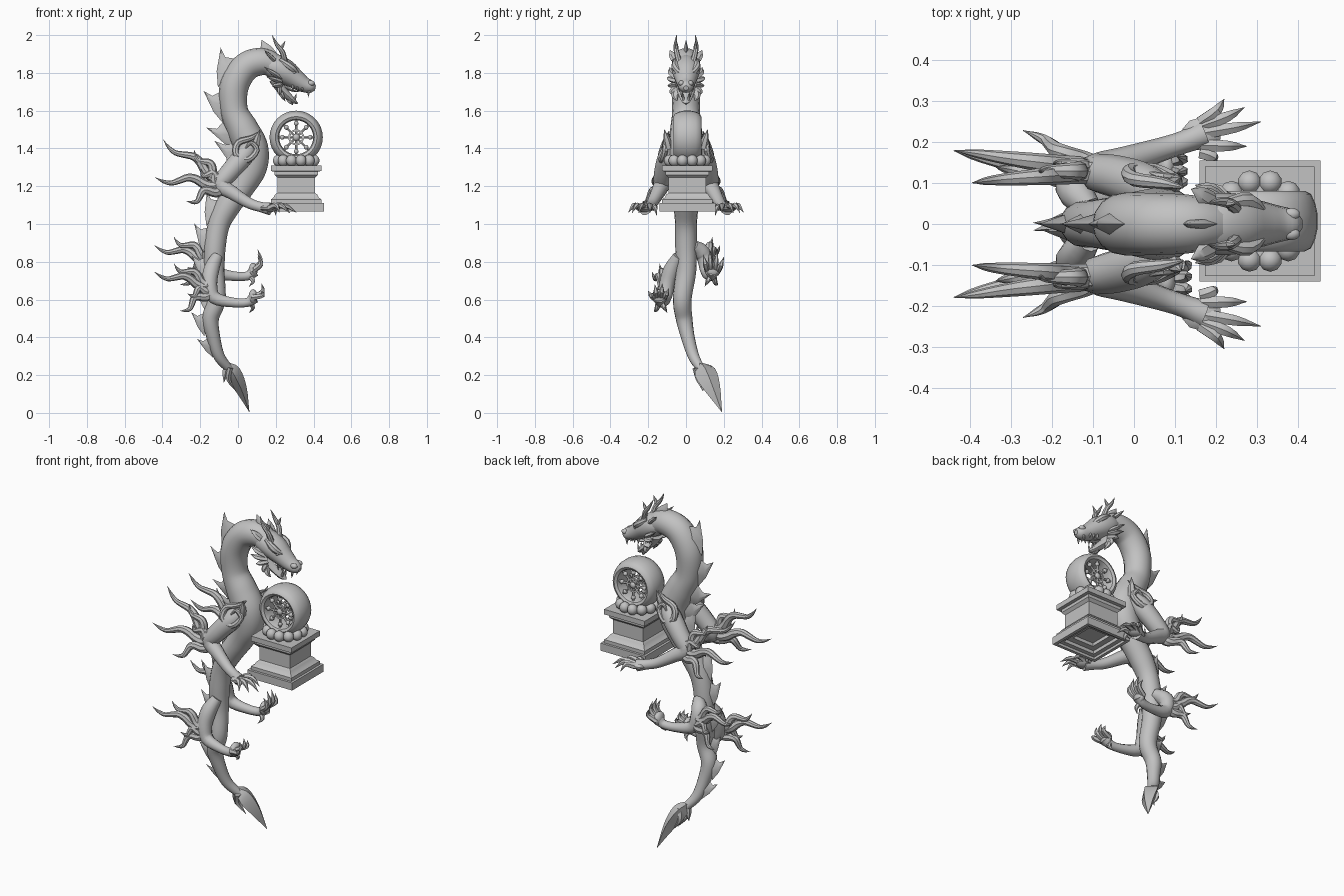
import bpy, bmesh, math
from mathutils import Vector, Matrix

if "Cube" in bpy.data.objects:
    bpy.data.objects.remove(bpy.data.objects["Cube"])

stone = bpy.data.materials.new("stone grey")
stone.use_nodes = True
GREY = (0.54, 0.54, 0.54, 1)
stone.diffuse_color = GREY
stone.node_tree.nodes["Principled BSDF"].inputs["Base Color"].default_value = GREY
Y, Z = Vector((0, 1, 0)), Vector((0, 0, 1))


def finish(name, bm, angle=40):
    """Turn a bmesh into a shaded object."""
    bmesh.ops.recalc_face_normals(bm, faces=bm.faces)
    mesh = bpy.data.meshes.new(name)
    bm.to_mesh(mesh)
    bm.free()
    mesh.materials.append(stone)
    obj = bpy.data.objects.new(name, mesh)
    bpy.context.collection.objects.link(obj)
    bpy.ops.object.select_all(action="DESELECT")
    obj.select_set(True)
    bpy.context.view_layer.objects.active = obj
    bpy.ops.object.shade_smooth_by_angle(angle=math.radians(angle))


def smooth_path(points, steps):
    """Catmull-Rom samples through (x, y, z, radius) points."""
    p = [Vector(q) for q in points]
    p = [2 * p[0] - p[1]] + p + [2 * p[-1] - p[-2]]
    out = []
    for a, b, c, d in zip(p, p[1:], p[2:], p[3:]):
        for i in range(steps):
            t = i / steps
            out.append(0.5 * (2 * b + (c - a) * t + (2 * a - 5 * b + 4 * c - d) * t ** 2
                              + (3 * b - a - 3 * c + d) * t ** 3))
    return out + [p[-2]]


def tube(name, points, sides=8, steps=4, flat=1.0, ref=Y):
    """Sweep an ellipse along a path; 'flat' scales the axis across 'ref'."""
    path = smooth_path(points, steps)
    bm, rings = bmesh.new(), []
    for i, q in enumerate(path):
        t = (path[min(i + 1, len(path) - 1)] - path[max(i - 1, 0)]).xyz.normalized()
        u = (ref - t * ref.dot(t)).normalized()
        v = t.cross(u)
        r = max(q.w, 0.001)
        rings.append([bm.verts.new(q.xyz + u * r * math.cos(a) + v * r * flat * math.sin(a))
                      for a in (math.tau * k / sides for k in range(sides))])
    for r0, r1 in zip(rings, rings[1:]):
        for k in range(sides):
            j = (k + 1) % sides
            bm.faces.new((r0[k], r0[j], r1[j], r1[k]))
    bm.faces.new(rings[0])
    bm.faces.new(rings[-1])
    finish(name, bm)


def spike(name, a, b, r, lift=(0, 0, 0), flat=1.0, ref=Y):
    """Curved pointed cone from a to b, bowed by lift."""
    a, b = Vector(a), Vector(b)
    mid = (a + b) / 2 + Vector(lift)
    tube(name, [(*a, r), (*mid, r * 0.85), (*b, 0)], 6, 3, flat, ref)


def lathe(name, profile, sides, loc, turn=Matrix(), start=0.0, closed=False):
    """Revolve (radius, height) pairs about z, then turn and place."""
    bm = bmesh.new()
    rings = [[bm.verts.new((r * math.cos(a), r * math.sin(a), h))
              for a in (start + math.tau * k / sides for k in range(sides))] for r, h in profile]
    for r0, r1 in zip(rings, rings[1:] + rings[:1] if closed else rings[1:]):
        for k in range(sides):
            j = (k + 1) % sides
            bm.faces.new((r0[k], r0[j], r1[j], r1[k]))
    if not closed:
        bm.faces.new(rings[0])
        bm.faces.new(rings[-1])
    bm.transform(Matrix.Translation(loc) @ turn)
    finish(name, bm)


def ball(name, loc, size):
    bm = bmesh.new()
    bmesh.ops.create_uvsphere(bm, u_segments=10, v_segments=7, radius=1)
    bm.transform(Matrix.Translation(loc) @ Matrix.Diagonal((*size, 1)))
    finish(name, bm)


def flame(name, a, delta, r, wave):
    """Wavy tapering streamer, rooted slightly apart from its neighbours."""
    d = Vector(delta)
    a = Vector(a) + Z * d.z * .15
    side = d.cross(Y).normalized()
    pts = []
    for k in range(9):
        f = k / 8
        q = a + d * f * (1 - .15 * abs(d.z)) + side * wave * math.sin(f * 10) * (1 - f * .3)
        pts.append((*q, r * (1 - f) ** .6))
    tube(name, pts, 8, 3)


# Serpent body
BODY = [(.21, 0, 1.83, .06), (.13, 0, 1.86, .072), (.04, 0, 1.83, .076), (-.02, 0, 1.73, .077),
        (-.02, 0, 1.6, .073), (.025, 0, 1.5, .084), (.07, 0, 1.4, .09), (.07, 0, 1.3, .083),
        (.02, 0, 1.2, .07), (-.05, 0, 1.1, .066), (-.1, 0, 1, .058), (-.122, 0, .88, .057),
        (-.125, 0, .75, .054), (-.115, -.02, .6, .049), (-.145, -.01, .5, .044),
        (-.13, .01, .4, .036), (-.1, .04, .3, .03), (-.045, .08, .23, .022)]
tube("body", BODY, 16, 6)

# Dorsal fins: swept pyramids leaning towards the head
spine = smooth_path(BODY, 6)
for i in range(15, 98, 7):
    c, r = spine[i].xyz, spine[i].w
    t = (spine[i - 1] - spine[i + 1]).xyz.normalized()
    n = t.cross(Y).normalized()
    s = .35 + .65 * r / .075
    bm = bmesh.new()
    root = [bm.verts.new(c + n * r * f + t * s * b + Y * w * s)
            for f, b, w in ((.8, .065, 0), (.75, -.01, .03), (.8, -.11, 0), (.75, -.01, -.03))]
    neck = [bm.verts.new(c + n * (r + .035 * s) + t * s * b + Y * w * s)
            for b, w in ((.045, 0), (.01, .013), (-.04, 0), (.01, -.013))]
    tip = bm.verts.new(c + n * (r + .08 * s) + t * .075 * s)
    for k in range(4):
        j = (k + 1) % 4
        bm.faces.new((root[k], root[j], neck[j], neck[k]))
        bm.faces.new((neck[k], neck[j], tip))
    bm.faces.new(root)
    finish("dorsal_fin", bm)

# Tail blade
tube("tail_blade", [(-.06, .07, .255, .022), (-.03, .1, .215, .058), (.015, .14, .13, .043),
                    (.06, .19, .005, 0)], 4, 3, .75)
for dy in (-.02, .03):
    spike("tail_barb", (-.04, .08 + dy, .24), (-.01, .11 + dy, .115), .026, (-.025, 0, 0), .6)
spike("tail_thorn", (-.06, .07, .25), (-.075, .08, .16), .02)

# Limbs, paired across the body
for s, tag in ((-1, "front"), (1, "back")):
    tube(tag + "_fore_limb", [(.08, s * .06, 1.43, .035), (.03, s * .092, 1.36, .055),
                              (-.04, s * .115, 1.28, .053), (-.09, s * .128, 1.21, .046),
                              (-.03, s * .15, 1.165, .038), (.06, s * .18, 1.11, .03),
                              (.12, s * .2, 1.09, .028), (.17, s * .22, 1.08, .034)], 10, 4)
    ball(tag + "_fore_palm", (.165, s * .22, 1.083), (.05, .042, .02))
    for x, y, z in ((.22, .305, 1.06), (.27, .285, 1.06), (.31, .25, 1.06), (.275, .19, 1.06), (.2, .155, 1.045)):
        spike(tag + "_fore_claw", (.165, s * (.212 + (y - .23) * .5), 1.085), (x, s * y, z),
              .017, (.01, 0, .025), 1, Z)
    # Shoulder scroll
    tube(tag + "_shoulder_scroll", [(.12, s * .09, 1.49, .003), (.07, s * .1, 1.455, .014),
                                    (.0, s * .11, 1.43, .018), (-.01, s * .13, 1.37, .018),
                                    (.05, s * .13, 1.34, .018), (.1, s * .11, 1.39, .016),
                                    (.07, s * .115, 1.43, .012), (.04, s * .125, 1.4, .004)], 8, 3)
    spike(tag + "_shoulder_tip", (.09, s * .09, 1.4), (.115, s * .115, 1.5), .022)
    # Elbow streamers
    for d in ((-.32, -.03, .2), (-.35, .05, .02), (-.15, .0, .15), (-.18, .1, -.09), (-.11, .02, .06)):
        flame(tag + "_fore_streamer", (-.09, s * .13, 1.215), (d[0], s * d[1], d[2]), .031, .022)

    # Hind limb, the back one raised
    h = .14 * (s > 0)
    rise = .04 * (s > 0)
    tube(tag + "_hind_limb", [(-.11, s * .04, .83 + h * .4, .03), (-.14, s * .075, .76 + h * .7, .043),
                              (-.15, s * .1, .68 + h, .042), (-.125, s * .112, .61 + h, .036),
                              (-.03, s * .125, .585 + h, .027), (.05, s * .135, .585 + h, .025),
                              (.085, s * .14, .61 + h, .033)], 10, 4)
    ball(tag + "_hind_palm", (.08, s * .14, .615 + h), (.025, .042, .04))
    for dy, dz in ((-.05, .055), (-.015, .08), (.025, .075), (.06, .04)):
        spike(tag + "_hind_claw", (.075, s * (.14 + dy * .5), .61 + h),
              (.125 - rise * .5, s * (.14 + dy), .605 + h + dz + rise), .016, (.03, 0, -.005))
    spike(tag + "_hind_spur", (.06, s * .13, .585 + h), (.06, s * .1, .53 + h), .014, (.02, 0, 0))
    out = .03 * s
    for d in ((-.3, .04, .06), (-.2, .0, .1), (-.16, .03, -.12), (-.12, .02, -.04)):
        flame(tag + "_hind_streamer", (-.145, s * .11, .67 + h), (d[0], s * d[1] + out, d[2]), .029, .02)

# Head
tube("skull", [(.13, 0, 1.85, .05), (.19, 0, 1.835, .074), (.25, 0, 1.805, .074), (.3, 0, 1.77, .06),
               (.35, 0, 1.738, .046), (.39, 0, 1.725, .035), (.41, 0, 1.72, .014)], 12, 3, .9)
tube("lower_jaw", [(.19, 0, 1.77, .055), (.23, 0, 1.712, .048), (.27, 0, 1.673, .036),
                   (.3, 0, 1.648, .022), (.317, 0, 1.638, .004)], 10, 3, .55)
tube("tongue", [(.22, 0, 1.74, .02), (.28, 0, 1.71, .018), (.325, 0, 1.7, .003)], 8, 3, .4)
spike("head_crest", (.18, 0, 1.88), (.125, 0, 1.975), .035, (-.005, 0, 0), .4, Z)
spike("chin_beard", (.27, 0, 1.67), (.29, 0, 1.63), .022)
for s in (-1, 1):
    tube("horn", [(.25, s * .035, 1.85, .016), (.235, s * .05, 1.91, .014),
                  (.205, s * .055, 1.95, .01), (.18, s * .05, 2, .001)], 8, 3)
    spike("horn_prong", (.225, s * .05, 1.92), (.25, s * .05, 1.97), .01)
    tube("brow", [(.22, s * .05, 1.87, .012), (.28, s * .057, 1.83, .02),
                  (.325, s * .02, 1.79, .008)], 8, 3)
    ball("eye", (.295, s * .05, 1.805), (.014, .012, .012))
    ball("nostril", (.385, s * .024, 1.745), (.022, .016, .015))
    spike("ear", (.19, s * .055, 1.87), (.14, s * .085, 1.92), .025, (0, 0, 0), .5)
    for x, y, z in ((.14, .085, 1.83), (.15, .095, 1.78), (.18, .09, 1.73), (.22, .07, 1.68), (.25, .045, 1.65)):
        spike("cheek_spine", (.22, s * .045, 1.74 + (z - 1.74) * .4), (x, s * y, z), .024, (0, s * .012, 0), .6)
    spike("upper_fang", (.375, s * .022, 1.715), (.372, s * .024, 1.67), .008)
    spike("lower_fang", (.3, s * .014, 1.655), (.308, s * .016, 1.69), .007)
    for k in range(3):
        spike("upper_tooth", (.29 + .025 * k, s * .036, 1.735 - .006 * k), (.29 + .025 * k, s * .034, 1.7), .007)

# Stepped pedestal with a stepped hollow underneath
TIERS = [(.07, 1.12), (.07, 1.1), (.105, 1.1), (.105, 1.08), (.13, 1.08), (.13, 1.065),
         (.148, 1.065), (.148, 1.11), (.134, 1.11), (.134, 1.13), (.12, 1.14), (.112, 1.155),
         (.1, 1.165), (.1, 1.245), (.115, 1.26), (.115, 1.278), (.134, 1.28), (.134, 1.31)]
CX, CY = .308, .007
lathe("pedestal", [(r * math.sqrt(2), z) for r, z in TIERS], 4, (CX, CY, 0), start=math.pi / 4)

# Lotus seat
lathe("lotus_core", [(.09, 1.31), (.105, 1.33), (.1, 1.35)], 24, (CX, CY, 0))
for k in range(12):
    a = math.tau * (k + .5) / 12
    ball("lotus_petal", (CX + .098 * math.cos(a), CY + .098 * math.sin(a), 1.336), (.03, .03, .031))

# Wheel with spokes on both faces
HUB = Vector((CX, CY, 1.459))
side_turn = Matrix.Rotation(math.pi / 2, 4, "X")
half = [(.09, .048), (.096, .066), (.11, .074), (.125, .066), (.135, .045), (.141, .018)]
lathe("wheel_rim", half + [(r, -h) for r, h in reversed(half)], 32, HUB, side_turn, closed=True)
for face in (-.05, .05):
    mid = HUB + Y * face
    lathe("wheel_ring", [(.032, -.006), (.042, -.006), (.042, .006), (.032, .006)], 20, mid, side_turn, closed=True)
    ball("wheel_hub", mid, (.02, .016, .02))
    for k in range(8):
        d = Vector((math.cos(k * math.pi / 4), 0, math.sin(k * math.pi / 4)))
        tube("wheel_spoke", [(*(mid + d * .01), .007), (*(mid + d * .096), .007)], 6, 1)
        ball("spoke_knob", mid + d * .074, (.013, .013, .013))
